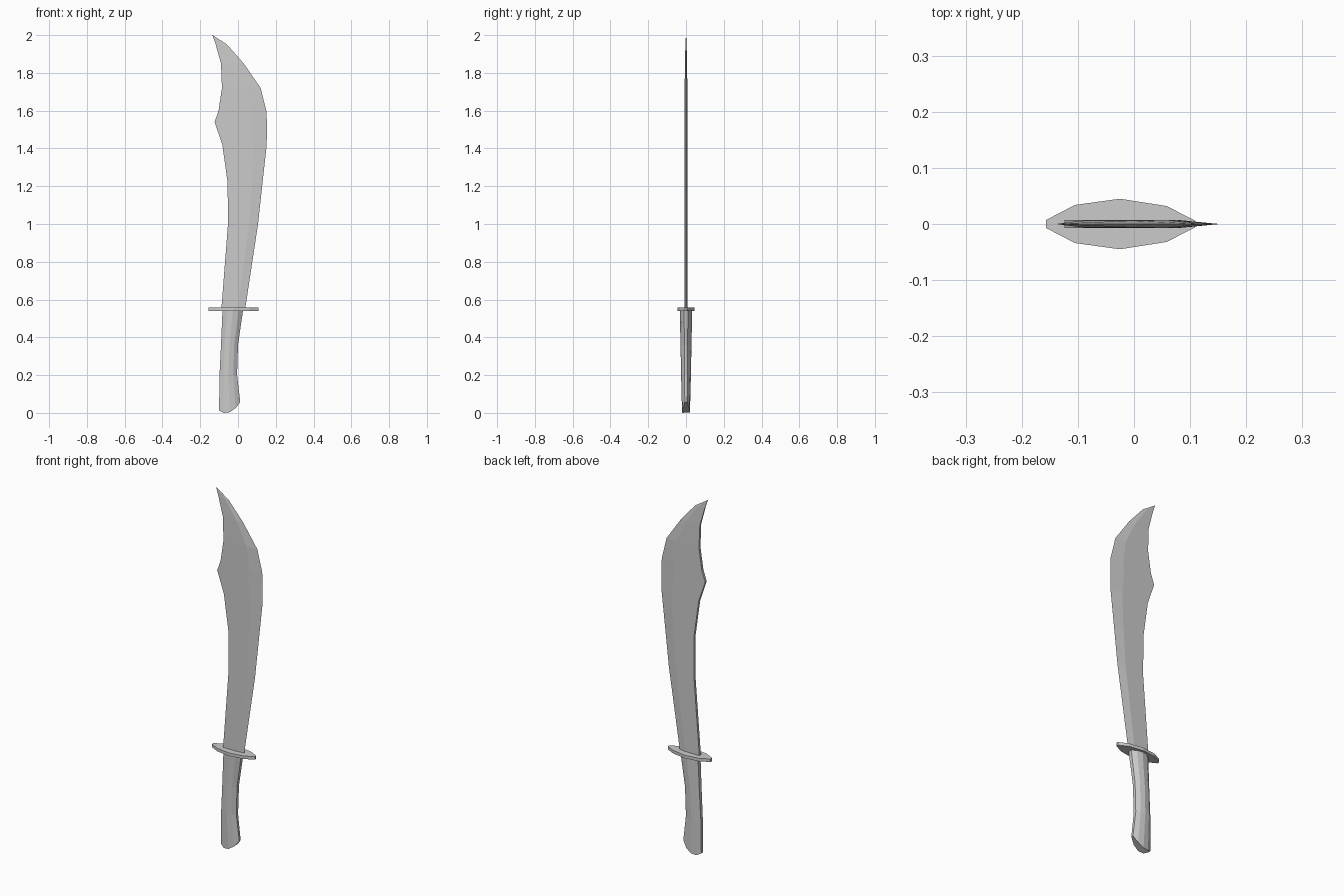
import bpy, bmesh

cube = bpy.data.objects.get("Cube")
if cube:
    bpy.data.objects.remove(cube)

steel = bpy.data.materials.new("light grey steel")
steel.use_nodes = True
GREY = (0.6, 0.6, 0.6, 1)
steel.diffuse_color = GREY
steel.node_tree.nodes["Principled BSDF"].inputs["Base Color"].default_value = GREY


def loft(name, rings):
    """Skin a stack of equal rings and cap both ends."""
    bm = bmesh.new()
    loops = [[bm.verts.new(p) for p in ring] for ring in rings]
    for low, high in zip(loops, loops[1:]):
        for i in range(len(low)):
            j = (i + 1) % len(low)
            bm.faces.new((low[i], low[j], high[j], high[i]))
    bm.faces.new(loops[0][::-1])
    bm.faces.new(loops[-1])
    bmesh.ops.remove_doubles(bm, verts=bm.verts, dist=0.0005)
    bmesh.ops.recalc_face_normals(bm, faces=bm.faces)
    mesh = bpy.data.meshes.new(name)
    bm.to_mesh(mesh)
    bm.free()
    mesh.materials.append(steel)
    obj = bpy.data.objects.new(name, mesh)
    bpy.context.collection.objects.link(obj)


def mirrored(half):
    """Close a half outline by mirroring it across y = 0."""
    return half + [(x, -y) for x, y in reversed(half)]


# Blade: flat spine, wedge to the cutting edge, thin tip
# each row: height, spine x, cutting edge x, half thickness
blade_rows = [
    (0.55, -0.088, 0.038, 0.007), (1.00, -0.053, 0.106, 0.007),
    (1.22, -0.055, 0.130, 0.007), (1.42, -0.083, 0.152, 0.007),
    (1.54, -0.124, 0.153, 0.007), (1.60, -0.103, 0.150, 0.007),
    (1.72, -0.085, 0.120, 0.007), (1.85, -0.090, 0.030, 0.006),
    (1.95, -0.118, -0.058, 0.003), (2.00, -0.135, -0.134, 0.0005),
]
rings = []
for z, spine, edge, t in blade_rows:
    bevel = edge - 0.3 * (edge - spine)
    rings.append([(spine, -t, z), (bevel, -t, z), (edge, 0, z),
                  (bevel, t, z), (spine, t, z)])
loft("blade", rings)

# Guard: thin faceted plate
guard = mirrored([(-0.157, 0.007), (-0.105, 0.034), (-0.025, 0.045),
                  (0.058, 0.032), (0.109, 0.006)])
loft("guard", [[(x, y, z) for x, y in guard] for z in (0.54, 0.557)])

# Grip: faceted section swept down to a slanted, rounded butt
section = mirrored([(0, 0.35), (0.22, 0.85), (0.5, 1), (0.78, 0.8), (1, 0.3)])
butt = {0: 0.012, 0.22: 0.0, 0.5: 0.004, 0.78: 0.025, 1: 0.058}
grip_rows = [(0.20, -0.098, -0.005, 0.026), (0.36, -0.090, 0.000, 0.029),
             (0.545, -0.082, 0.027, 0.033)]
rings = [[(-0.1 + 0.112 * u, 0.021 * v, butt[u]) for u, v in section]]
for z, back, front, depth in grip_rows:
    rings.append([(back + (front - back) * u, depth * v, z) for u, v in section])
loft("grip", rings)
